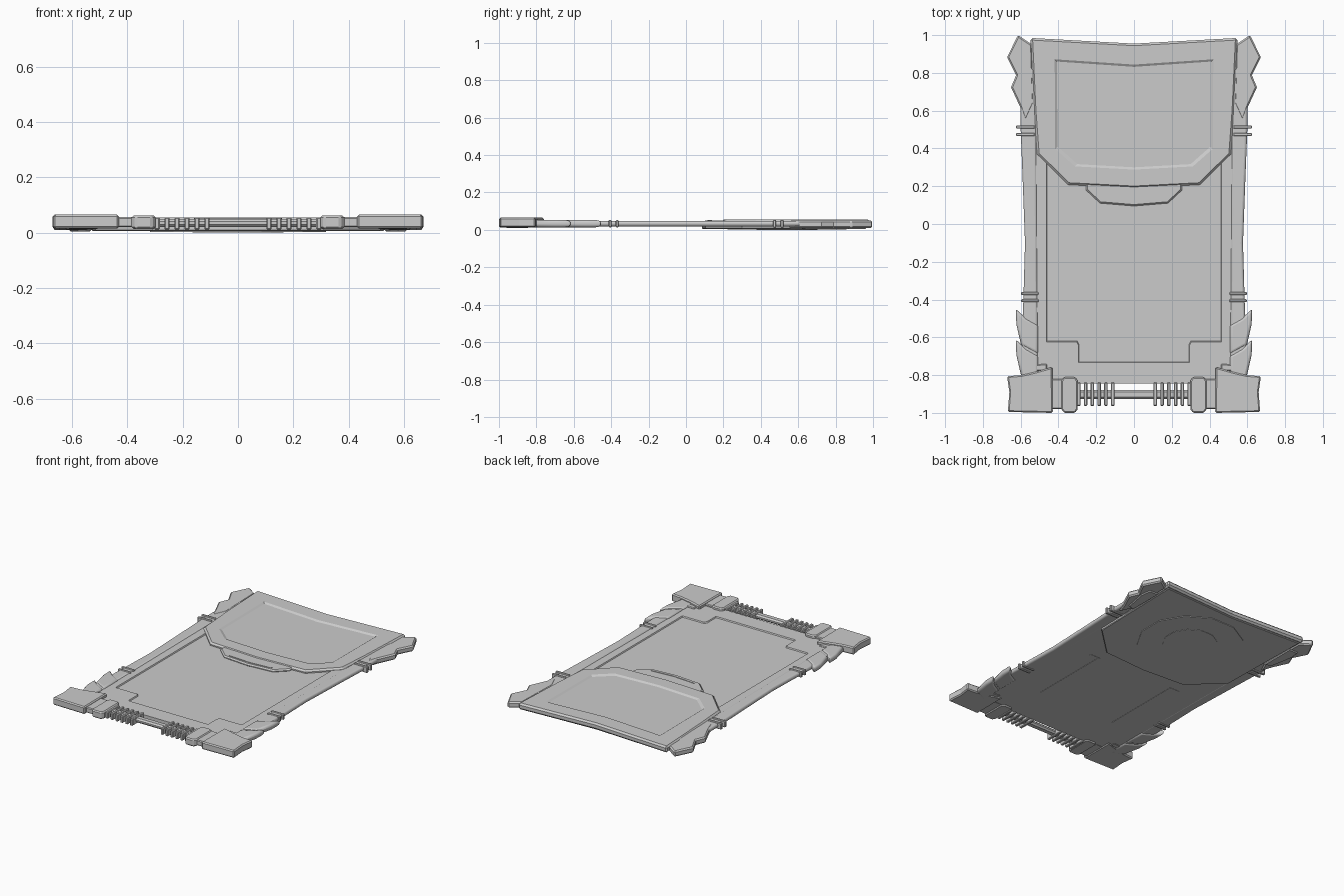
import bpy, bmesh, math

if "Cube" in bpy.data.objects:
    bpy.data.objects.remove(bpy.data.objects["Cube"])


def sym(half):
    """Close a right-hand outline by mirroring it over x = 0."""
    return half + [(-x, y) for x, y in reversed(half) if abs(x) > 1e-6]


def prism(name, pts, z0, z1, bevel=0.0, seg=1):
    """Extruded outline with optional bevelled edges."""
    bm = bmesh.new()
    face = bm.faces.new([bm.verts.new((x, y, z0)) for x, y in pts])
    ext = bmesh.ops.extrude_face_region(bm, geom=[face])
    for v in ext["geom"]:
        if isinstance(v, bmesh.types.BMVert):
            v.co.z = z1
    bmesh.ops.recalc_face_normals(bm, faces=bm.faces)
    me = bpy.data.meshes.new(name)
    bm.to_mesh(me)
    bm.free()
    ob = bpy.data.objects.new(name, me)
    bpy.context.collection.objects.link(ob)
    if bevel:
        m = ob.modifiers.new("bevel", "BEVEL")
        m.width, m.segments, m.limit_method = bevel, seg, "ANGLE"
        m.angle_limit = math.radians(50)
    if seg > 1:
        bpy.context.view_layer.objects.active = ob
        ob.select_set(True)
        bpy.ops.object.shade_smooth_by_angle()
        ob.select_set(False)
    return ob


def pair(name, pts, z0, z1, bevel=0.0, seg=1):
    """Right part and its mirrored left twin."""
    prism(name + "_right", pts, z0, z1, bevel, seg)
    prism(name + "_left", [(-x, y) for x, y in reversed(pts)], z0, z1, bevel, seg)


def rect(x0, x1, y0, y1):
    return [(x0, y0), (x1, y0), (x1, y1), (x0, y1)]


def ngon(n, r, cy):
    return [(r * math.cos(math.tau * (i + .5) / n), cy + r * math.sin(math.tau * (i + .5) / n))
            for i in range(n)]


def recess(target, half, floor, top, slope):
    """Cut a slope-walled pocket, narrowing by slope toward its floor."""
    cut = prism(target.name + "_cutter", sym(half), floor, top + .02)
    bm = bmesh.new()
    bm.from_mesh(cut.data)
    cy = sum(p[1] for p in half) / len(half)
    k = slope * (.02 + top - floor) / (top - floor)
    for v in bm.verts:
        if v.co.z > top:
            v.co.x += math.copysign(k, v.co.x) if abs(v.co.x) > .01 else 0
            v.co.y += math.copysign(k, v.co.y - cy)
    bm.to_mesh(cut.data)
    bm.free()
    cut.hide_render = True
    cut.hide_set(True)
    m = target.modifiers.new("recess", "BOOLEAN")
    m.operation, m.object, m.solver = "DIFFERENCE", cut, "EXACT"


# Main slab with sunken screen
body = prism("body_slab", sym([(0, .94), (.53, .96), (.515, -.8), (.44, -.845), (0, -.845)]), .021, .043)
recess(body, [(0, .35), (.46, .35), (.46, -.62), (.3, -.62), (.29, -.64), (.29, -.73), (0, -.73)],
       .036, .043, .004)

# Rounded side rails
pair("side_rail", [(.507, -.8), (.6, -.8), (.585, -.38), (.577, -.1), (.59, .25), (.6, .5),
                   (.6, .68), (.52, .9)], .019, .048, .012, 3)

# Upper cover with shallow pocket
cover = prism("upper_cover", sym([(0, .955), (.548, .985), (.53, .6), (.513, .37), (.35, .208), (0, .19)]),
              .012, .055, .011)
recess(cover, [(0, .832), (.408, .86), (.405, .41), (.3, .317), (0, .3)], .047, .055, .012)
prism("cover_tab", sym([(0, .25), (.255, .25), (.255, .18), (.18, .11), (0, .095)]), .03, .05, .008)
prism("cover_tab_ridge", sym([(0, .128), (.16, .14), (.155, .125), (0, .115)]), .045, .053)

# Underside cover, disc and seams
prism("under_cover", sym([(0, .94), (.53, .965), (.515, .3), (.31, .105), (0, .085)]), .006, .03, .004)
prism("under_disc", ngon(12, .33, .54), .002, .02)
prism("under_hub", ngon(12, .17, .54), 0, .02)
pair("under_seam", rect(.285, .295, -.55, 0), .0195, .03)
pair("under_seam_end", rect(.285, .36, 0, .01), .0195, .03)

# Pointed upper ears
pair("upper_ear", [(.54, .95), (.53, .64), (.575, .54), (.603, .62), (.651, .724), (.624, .788),
                   (.672, .883), (.614, 1)], .01, .049, .008)
pair("ear_underside", [(.53, .87), (.53, .62), (.58, .64), (.61, .8), (.6, .87)], .004, .03, .006)

# Rail bands
for i, y in enumerate((.505, .465)):
    pair(f"upper_band_{i}", rect(.525, .625, y, y + .017), .012, .054, .004)
for i, y in enumerate((-.376, -.414)):
    pair(f"lower_band_{i}", rect(.505, .597, y, y + .016), .014, .052, .004)

# Overlapping scales near the lower corners
for i, y in enumerate((-.45, -.612)):
    pair(f"lower_scale_{i}", [(.507, y - .085), (.57, y - .05), (.625, y), (.623, y - .08),
                              (.598, y - .19), (.507, y - .24)], .014, .053, .014, 3)

# Lower corner blocks
pair("corner_collar", [(.46, -.775), (.59, -.785), (.585, -.75), (.46, -.74)], .018, .05, .005)
pair("corner_block", [(.432, -.757), (.52, -.782), (.595, -.8), (.672, -.806), (.66, -.89), (.668, -.995),
                      (.43, -1)], .015, .065, .007)

# Hinge parts along the bottom edge
pair("hinge_neck", rect(.375, .44, -.98, -.82), .02, .056, .005)
pair("hinge_nut", [(.298, -.83), (.312, -.81), (.37, -.81), (.385, -.83), (.385, -.98), (.37, -1),
                   (.312, -1), (.298, -.98)], .014, .062, .007)
prism("hinge_bar", rect(-.31, .31, -.927, -.88), .02, .05, .01)
for i in range(6):
    x = .103 + i * .036
    pair(f"hinge_rib_{i}", rect(x, x + .019, -.963, -.84), .011, .055, .004)
